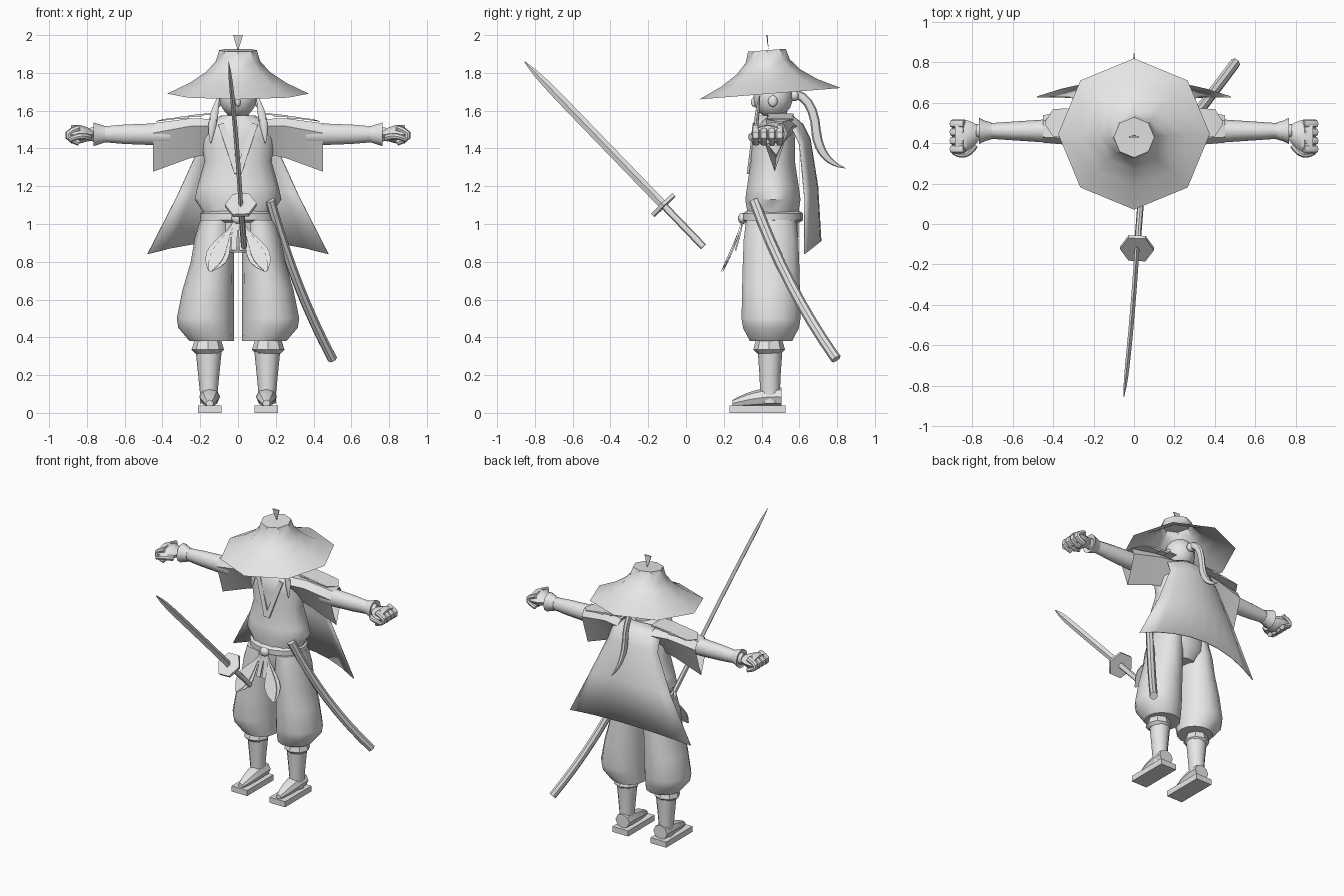
import bpy
import bmesh
import math
from mathutils import Vector

cube = bpy.data.objects.get("Cube")
if cube:
    bpy.data.objects.remove(cube)

clay = bpy.data.materials.new("light_grey")
clay.use_nodes = True
clay.diffuse_color = (.8, .8, .8, 1)
clay.node_tree.nodes["Principled BSDF"].inputs["Base Color"].default_value = clay.diffuse_color

X, Y, Z = Vector.Fill(3, 0), Vector.Fill(3, 0), Vector.Fill(3, 0)
X.x = Y.y = Z.z = 1
SQUARE = [(1, 1), (-1, 1), (-1, -1), (1, -1)]
TEARDROP = [(1, .6), (.6, 1), (-.6, 1), (-1, .6), (0, -1)]
BODY_Y, ARM_Y, ARM_Z, FOOT_X = .46, .46, 1.475, .15


# Taper rules: relative width along a swept part
def even(t):
    return 1


def slim(t):
    return 1 - t / 3


def leaf(t):
    return .15 + .85 * math.sin(math.pi * t)


def loop(t):
    return .15 + math.sin(math.pi * t ** 2) * .85


def blade(t):
    return 1 - t ** 12 * .9


def polygon(sides):
    angles = [math.tau * i / sides for i in range(sides)]
    return [(math.cos(a), math.sin(a)) for a in angles]


def finish(name, bm, mirror=False):
    bmesh.ops.recalc_face_normals(bm, faces=bm.faces)
    mesh = bpy.data.meshes.new(name)
    bm.to_mesh(mesh)
    bm.free()
    mesh.materials.append(clay)
    obj = bpy.data.objects.new(name, mesh)
    bpy.context.collection.objects.link(obj)
    if mirror:
        obj.modifiers.new("mirror", 'MIRROR').use_mirror_merge = False
    bpy.ops.object.select_all(action='DESELECT')
    obj.select_set(True)
    bpy.context.view_layer.objects.active = obj
    bpy.ops.object.shade_smooth_by_angle(angle=math.radians(40))
    return obj


def loft(name, sections, shape, side=X, axis=None, mirror=False, start_cap=True, end_cap=True):
    """Skin sections given as (centre, half width along side, other half width)."""
    centres = [Vector(centre) for centre, width, depth in sections]
    bm, rings = bmesh.new(), []
    for i, (centre, width, depth) in enumerate(sections):
        tangent = axis or centres[min(i + 1, len(centres) - 1)] - centres[max(i - 1, 0)]
        tangent = tangent.normalized()
        across = (side - tangent * side.dot(tangent)).normalized()
        up = tangent.cross(across)
        rings.append([bm.verts.new(centres[i] + across * a * width + up * b * depth)
                      for a, b in shape])
    for low, high in zip(rings, rings[1:]):
        for k in range(len(shape)):
            bm.faces.new((low[k - 1], low[k], high[k], high[k - 1]))
    if start_cap:
        bm.faces.new(rings[0])
    if end_cap:
        bm.faces.new(rings[-1])
    return finish(name, bm, mirror)


def column(name, x, y, *rows, sides=12, **options):
    """Upright part from rows of (height, half width, half depth)."""
    sections = [((x, y, z), width, depth) for z, width, depth in rows]
    return loft(name, sections, polygon(sides), axis=Z, **options)


def sleeve_like(name, *rows, shape=polygon(10), **options):
    """Mirrored part along the arm from rows of (x, half depth, half height)."""
    sections = [((x, ARM_Y, ARM_Z), depth, height) for x, depth, height in rows]
    return loft(name, sections, shape, side=Y, axis=X, mirror=True, **options)


def sweep(name, start, bend, end, width, depth, taper=even, shape=polygon(8), steps=8, **options):
    """Part that follows a curve from start to end, pulled towards bend."""
    start, bend, end = Vector(start), Vector(bend), Vector(end)
    sections = []
    for i in range(steps + 1):
        t = i / steps
        centre = start.lerp(bend, t).lerp(bend.lerp(end, t), t)
        sections.append((centre, width * taper(t), depth * taper(t)))
    return loft(name, sections, shape, **options)


def ball(name, centre, size, mirror=False):
    bm = bmesh.new()
    bmesh.ops.create_uvsphere(bm, u_segments=14, v_segments=9, radius=1)
    bmesh.ops.scale(bm, vec=size, verts=bm.verts)
    bmesh.ops.translate(bm, vec=centre, verts=bm.verts)
    return finish(name, bm, mirror)


# Hat: flared, tilted slightly back and open below
hat_rings = []
for step in range(5):
    t = step / 4
    radius = .1 + .275 * (1 - t) ** 2
    hat_rings.append(((0, .445 - t / 60, 1.69 + .23 * t), radius, radius))
loft("straw_hat", hat_rings, polygon(8), axis=Z - Y * .08, start_cap=False)
sweep("hat_spike", (0, .43, 2), (0, .43, 1.95), (0, .44, 1.92), .025, .004,
      taper=lambda t: 1.02 - t, shape=SQUARE, steps=2)

# Head and hair
ball("head", (0, BODY_Y, 1.67), (.1, .105, .11))
ball("nose", (0, .36, 1.645), (.014, .016, .025))
ball("ear", (.1, BODY_Y, 1.65), (.015, .025, .03), mirror=True)
column("neck", 0, .48, (1.5, .065, .06), (1.6, .055, .055))
ball("hair_tie", (0, .575, 1.68), (.03, .025, .03))
sweep("ponytail_top", (0, .58, 1.69), (0, .68, 1.66), (0, .69, 1.48), .017, .025, steps=5)
sweep("ponytail_tip", (0, .69, 1.48), (0, .71, 1.33), (0, .845, 1.295), .017, .025,
      taper=lambda t: 1.05 - t ** 2)
sweep("side_lock", (.1, .39, 1.68), (.14, .37, 1.55), (.145, .365, 1.43), .022, .012,
      taper=leaf, mirror=True)

# Robe
column("torso", 0, BODY_Y, (1.01, .185, .14), (1.07, .19, .14), (1.13, .23, .15),
       (1.2, .215, .14), (1.33, .178, .12), (1.45, .195, .12), (1.53, .18, .11),
       (1.575, .09, .08), sides=14)
sweep("robe_lapel", (.09, .36, 1.53), (.045, .345, 1.4), (.004, .328, 1.27), .016, .006,
      shape=SQUARE, mirror=True)
loft("sleeve", [((.13, .48, 1.465), .11, .09), ((.25, .475, 1.455), .09, .105),
                ((.45, .47, 1.405), .068, .128)],
     TEARDROP, side=Y, axis=X, mirror=True, end_cap=False)
for layer in range(3):
    inner = Vector((.12 + .07 * layer, .5, 1.582 - layer / 100))
    sweep("shoulder_layer", inner, inner + X * .1, inner + X * .18 - Z * .02, .07, .004,
          taper=blade, shape=SQUARE, side=Y, steps=4, mirror=True)

# Cape: spreads downwards, its sides curling forwards
bm, grid, columns = bmesh.new(), [], 8
for z, half_width, y in ((1.58, .11, .56), (1.53, .19, .62), (1.45, .2, .66),
                         (1.2, .32, .7), (.91, .48, .717)):
    curl = half_width ** .5 / 8
    line = []
    for k in range(columns + 1):
        s = 2 * k / columns - 1
        line.append(bm.verts.new((half_width * s, y - curl * s * s, z - half_width * s * s / 7)))
    grid.append(line)
for top, low in zip(grid, grid[1:]):
    for k in range(columns):
        bm.faces.new((top[k], top[k + 1], low[k + 1], low[k]))
cape = finish("cape", bm)
cape.modifiers.new("thickness", 'SOLIDIFY').thickness = .006

# Arms and fists
sleeve_like("arm", (.36, .058, .06), (.45, .056, .06), (.6, .046, .054), (.78, .034, .038))
sleeve_like("wrist_cuff", (.705, .042, .046), (.735, .05, .056), (.765, .064, .066),
            (.755, .04, .042))
sweep("palm", (.765, .45, ARM_Z), (.82, .43, ARM_Z), (.885, .432, ARM_Z), .085, .05,
      taper=lambda t: .4 + .6 * math.sin(t * 2), side=Y, axis=X, mirror=True)
for finger in range(4):
    y = .37 + .042 * finger
    sweep("finger", (.84, y, 1.51), (.96, y, 1.47), (.84, y, 1.43), .021, .017,
          side=Y, steps=5, mirror=True)
sweep("thumb", (.79, .39, 1.455), (.83, .32, 1.48), (.89, .355, 1.445), .02, .02,
      taper=slim, side=Z, mirror=True)

# Belt and its bow
column("belt", 0, BODY_Y, (1.008, .175, .14), (1.02, .2, .16), (1.055, .2, .16),
       (1.07, .175, .14), sides=16)
ball("belt_knot", (0, .3, 1.03), (.035, .025, .03))
for scale in (1, .6):
    lift = Y * (1 - scale) / 50
    sweep("bow_loop", Vector((.02, .3, 1.01)) - lift, Vector((.08, .27, .9)) - lift,
          Vector((.15, .195, .75)) - lift, .06 * scale, .004, taper=loop, shape=SQUARE,
          mirror=True)
sweep("belt_tail", (.01, .3, 1.02), (.02, .29, .95), (.022, .262, .86), .015, .004,
      shape=SQUARE, mirror=True)

# Baggy trousers, shins and sandals
column("hips", 0, BODY_Y, (1.03, .185, .138), (.93, .18, .14), (.85, .1, .1), sides=14)
trouser_rows = ((1.02, .09, .135), (.92, .105, .148), (.8, .115, .153), (.65, .137, .157),
                (.5, .152, .16), (.45, .148, .152), (.38, .118, .115))
loft("trouser_leg", [((.02 + width, .45, z), width, depth) for z, width, depth in trouser_rows],
     polygon(14), axis=Z, mirror=True)
column("leg_cuff", .16, .44, (.385, .07, .07), (.335, .086, .084), (.315, .066, .064),
       sides=8, mirror=True)
column("shin", .155, .445, (.34, .07, .066), (.2, .056, .056), (.1, .046, .052),
       (.05, .046, .052), mirror=True)
sweep("foot", (FOOT_X, .505, .085), (FOOT_X, .4, .09), (FOOT_X, .245, .05), .05, .045,
      taper=lambda t: 1.1 - .7 * t ** 3, axis=Y, mirror=True)
sweep("sandal", (FOOT_X, .528, .02), (FOOT_X, .4, .02), (FOOT_X, .23, .02), .062, .02,
      shape=SQUARE, axis=Y, mirror=True)

# Scabbard at the left hip
sweep("scabbard", (.17, .36, 1.125), (.3, .53, .66), (.5, .795, .285), .026, .028)

# Drawn sword in front
pommel, guard, tip = Vector((.032, .092, .88)), Vector((.015, -.12, 1.1)), Vector((-.05, -.855, 1.86))
along = (tip - guard).normalized()
sweep("sword_grip", pommel, pommel.lerp(guard, .5), guard, .016, .019, steps=2)
sweep("sword_guard", guard - along / 100, guard, guard + along / 100, .084, .09,
      shape=polygon(6), axis=along, steps=1)
sweep("sword_blade", guard, guard.lerp(tip, .5) + X / 100, tip, .012, .023,
      taper=blade, shape=polygon(4), steps=14)
